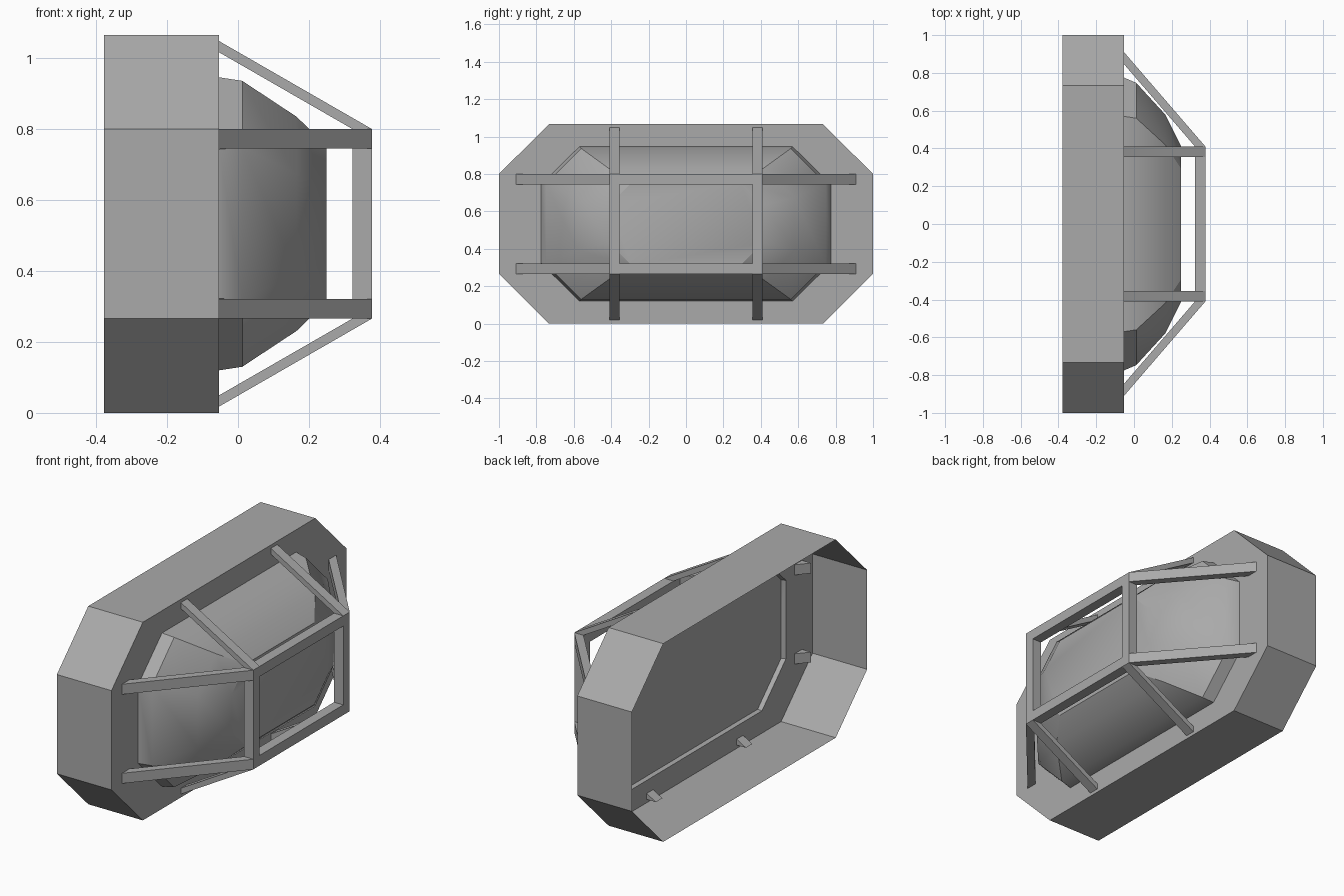
import bpy, bmesh
from mathutils import Vector

cube = bpy.data.objects.get("Cube")
if cube:
    bpy.data.objects.remove(cube, do_unlink=True)

grey = bpy.data.materials.new("grey_metal")
grey.use_nodes = True
colour = (0.4, 0.4, 0.4, 1)
grey.diffuse_color = colour
grey.node_tree.nodes["Principled BSDF"].inputs["Base Color"].default_value = colour

MID = 0.533            # height of the centre line
PLATE = -0.053         # x of the mounting plate
FRONT = 0.378          # x of the cage front
BAR = 0.055            # bar thickness
CAGE_Y, CAGE_Z = 0.41, 0.267


def finish(name, bm):
    bmesh.ops.recalc_face_normals(bm, faces=bm.faces)
    mesh = bpy.data.meshes.new(name)
    bm.to_mesh(mesh)
    bm.free()
    mesh.materials.append(grey)
    obj = bpy.data.objects.new(name, mesh)
    bpy.context.collection.objects.link(obj)
    return obj


def octagon(bm, x, half_y, half_z, corner_y, corner_z):
    """Ring of eight points: a rectangle with cut corners."""
    quarter = [(half_y, corner_z), (corner_y, half_z)]
    pts = quarter + [(-y, z) for y, z in reversed(quarter)]
    pts += [(-y, -z) for y, z in pts]
    return [bm.verts.new((x, y, MID + z)) for y, z in pts]


def loft(bm, rings):
    for a, b in zip(rings, rings[1:]):
        for i in range(8):
            j = (i + 1) % 8
            bm.faces.new((a[i], a[j], b[j], b[i]))


def prism(name, corners, offset):
    """Sweep a four-cornered section along a straight offset."""
    bm = bmesh.new()
    a = [bm.verts.new(c) for c in corners]
    b = [bm.verts.new(Vector(c) + Vector(offset)) for c in corners]
    bm.faces.new(a)
    bm.faces.new(b)
    for i in range(4):
        j = (i + 1) % 4
        bm.faces.new((a[i], a[j], b[j], b[i]))
    return finish(name, bm)


# Housing: open at the back, with a plate that has an octagonal opening
base = (0.775, 0.413, 0.57, 0.21)
bm = bmesh.new()
loft(bm, [octagon(bm, -0.378, 1, MID, 0.733, 0.267),
          octagon(bm, PLATE, 1, MID, 0.733, 0.267),
          octagon(bm, PLATE, *base)])
finish("housing", bm)

# Domed lens
bm = bmesh.new()
rings = [octagon(bm, PLATE, *base),
         octagon(bm, 0.012, 0.747, 0.403, 0.56, 0.216),
         octagon(bm, 0.165, 0.58, 0.302, 0.42, 0.14),
         octagon(bm, 0.25, 0.41, 0.22, 0.292, 0.102)]
loft(bm, rings)
bm.faces.new(rings[-1])
lens = finish("lens_dome", bm)
bpy.ops.object.select_all(action="DESELECT")
lens.select_set(True)
bpy.context.view_layer.objects.active = lens
bpy.ops.object.shade_smooth_by_angle(angle=0.52)

# Recessed panel closing the lens from behind
bm = bmesh.new()
bm.faces.new(octagon(bm, -0.03, 0.764, 0.409, 0.566, 0.212))
finish("lens_back_panel", bm)

# Guard cage: front frame and slanted struts, mirrored by sign
inner = FRONT - BAR
for s, side in ((1, "back"), (-1, "front")):
    y0, y1 = s * (CAGE_Y - BAR), s * CAGE_Y
    prism("frame_post_" + side,
          [(inner, y0, MID - CAGE_Z), (FRONT, y0, MID - CAGE_Z),
           (FRONT, y1, MID - CAGE_Z), (inner, y1, MID - CAGE_Z)],
          (0, 0, 2 * CAGE_Z))
    for t, level in ((1, "upper"), (-1, "lower")):
        z0, z1 = MID + t * (CAGE_Z - BAR), MID + t * CAGE_Z
        tag = level + "_" + side
        prism("side_strut_" + tag,
              [(inner, y1, z0), (FRONT, y1, z0), (FRONT, y1, z1), (inner, y1, z1)],
              (PLATE - FRONT, s * 0.5, 0))
        prism("vertical_strut_" + tag,
              [(inner, y0, z1), (FRONT, y0, z1), (FRONT, y1, z1), (inner, y1, z1)],
              (PLATE - FRONT, 0, t * 0.248))

for t, level in ((1, "upper"), (-1, "lower")):
    z0, z1 = MID + t * (CAGE_Z - BAR), MID + t * CAGE_Z
    y = CAGE_Y - BAR
    prism("frame_rail_" + level,
          [(inner, -y, z0), (FRONT, -y, z0), (FRONT, -y, z1), (inner, -y, z1)],
          (0, 2 * y, 0))
